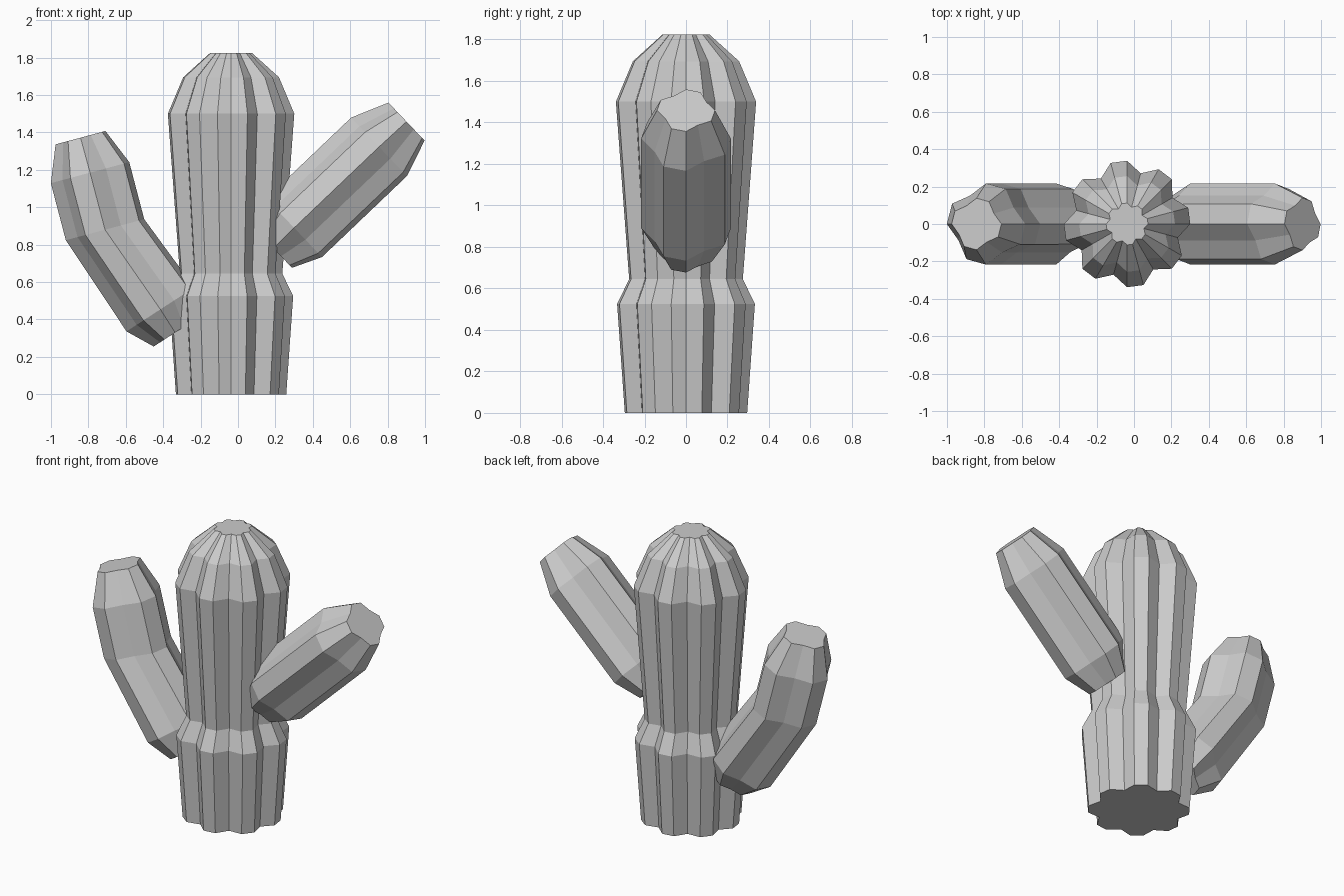
import bpy, math
from mathutils import Matrix, Vector

if "Cube" in bpy.data.objects:
    bpy.data.objects.remove(bpy.data.objects["Cube"])


def ribbed_tube(name, rings, sides, groove_at, groove_depth):
    """Loft of ribbed rings (x, z, radius, tilt in degrees); every third side point is a groove."""
    verts, faces = [], []
    for x, z, r, tilt in rings:
        rot = Matrix.Rotation(math.radians(tilt), 3, 'Y')
        for i in range(sides):
            a = 2 * math.pi * i / sides
            k = r * (groove_depth if i % 3 == groove_at else 1)
            verts.append(Vector((x, 0, z)) + rot @ Vector((k * math.cos(a), k * math.sin(a), 0)))
    for j in range(len(rings) - 1):
        for i in range(sides):
            n = (i + 1) % sides
            faces.append((j * sides + i, j * sides + n, (j + 1) * sides + n, (j + 1) * sides + i))
    # Flat end caps
    faces.append(tuple(reversed(range(sides))))
    faces.append(tuple(range((len(rings) - 1) * sides, len(rings) * sides)))
    mesh = bpy.data.meshes.new(name)
    mesh.from_pydata(verts, [], faces)
    obj = bpy.data.objects.new(name, mesh)
    bpy.context.collection.objects.link(obj)
    return obj


# Trunk: eight ribs, pinched waist, tapered crown
profile = [(0, 0.295), (0.525, 0.332), (0.645, 0.274), (1.5, 0.338), (1.695, 0.256), (1.825, 0.112)]
ribbed_tube("trunk", [(-0.037, z, r, 0) for z, r in profile], 24, 2, 0.83)

# Right arm: straight, four ribs
ribbed_tube("right_arm", [
    (0.19, 0.78, 0.143, 46.4),
    (0.30, 0.89, 0.216, 46.4),
    (0.754, 1.323, 0.216, 46.4),
    (0.901, 1.458, 0.14, 46.4)], 12, 1, 0.81)

# Left arm: bends upward
ribbed_tube("left_arm", [
    (-0.336, 0.33, 0.137, -33),
    (-0.415, 0.454, 0.216, -33),
    (-0.711, 0.88, 0.217, -15),
    (-0.791, 1.185, 0.217, -15),
    (-0.842, 1.372, 0.138, -15)], 12, 1, 0.81)
